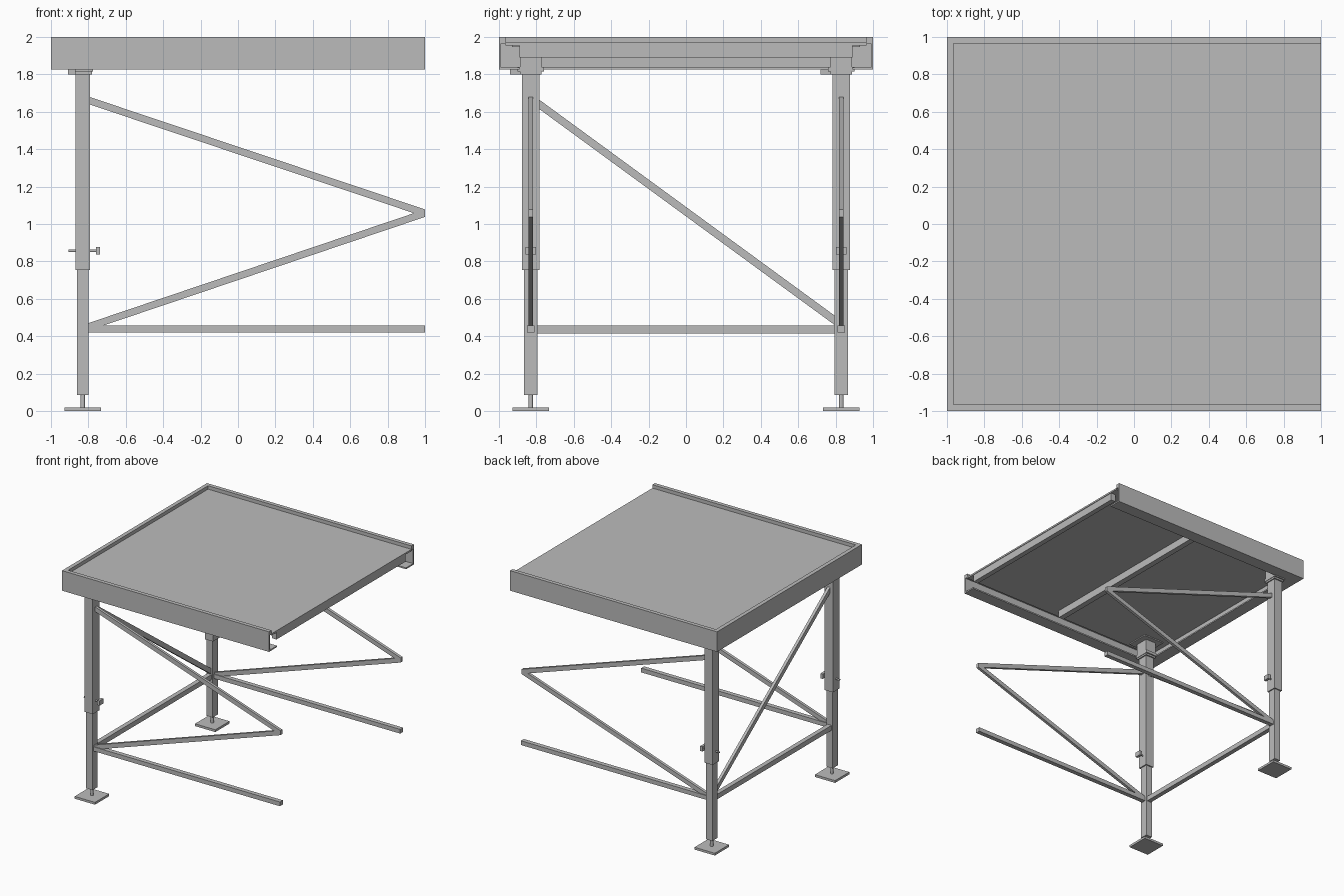
import bpy
import bmesh
from mathutils import Vector

cube = bpy.data.objects.get("Cube")
if cube:
    bpy.data.objects.remove(cube, do_unlink=True)

steel = bpy.data.materials.new("grey steel")
steel.use_nodes = True
GREY = (0.5, 0.5, 0.5, 1)
steel.diffuse_color = GREY
steel.node_tree.nodes["Principled BSDF"].inputs["Base Color"].default_value = GREY


def finish(name, bm):
    bmesh.ops.recalc_face_normals(bm, faces=bm.faces)
    mesh = bpy.data.meshes.new(name)
    bm.to_mesh(mesh)
    bm.free()
    mesh.materials.append(steel)
    obj = bpy.data.objects.new(name, mesh)
    bpy.context.collection.objects.link(obj)
    return obj


def prism(name, points, offset):
    """Extrude a closed polygon along an offset vector."""
    bm = bmesh.new()
    face = bm.faces.new([bm.verts.new(p) for p in points])
    new = bmesh.ops.extrude_face_region(bm, geom=[face])["geom"]
    verts = [v for v in new if isinstance(v, bmesh.types.BMVert)]
    bmesh.ops.translate(bm, verts=verts, vec=Vector(offset))
    return finish(name, bm)


def box(name, x, y, z):
    pts = [(x[0], y[0], z[0]), (x[1], y[0], z[0]), (x[1], y[1], z[0]), (x[0], y[1], z[0])]
    return prism(name, pts, (0, 0, z[1] - z[0]))


def around(center, half):
    return (center - half, center + half)


def rod(name, start, end, radius, sides=12):
    a, b = Vector(start), Vector(end)
    bm = bmesh.new()
    turn = (b - a).to_track_quat("Z", "Y").to_matrix().to_4x4()
    turn.translation = (a + b) / 2
    bmesh.ops.create_cone(bm, cap_ends=True, segments=sides, radius1=radius,
                          radius2=radius, depth=(b - a).length, matrix=turn)
    return finish(name, bm)


def brace(name, start, end, height, thickness):
    """Sloping bar with upright cut ends."""
    a, b = Vector(start), Vector(end)
    up = Vector((0, 0, height / 2))
    side = (b - a).cross(up).normalized() * thickness
    shift = side / 2
    return prism(name, [p - shift for p in (a - up, b - up, b + up, a + up)], side)


LEG = 0.83
BOTTOM = 1.825

# Edge channel section: distance inward from the outer edge, height
SECTION = [(0, BOTTOM), (0.11, BOTTOM), (0.11, BOTTOM + 0.012), (0.012, BOTTOM + 0.012),
           (0.012, 1.965), (0.035, 1.965), (0.035, 2), (0, 2)]

# Deck, its supports and the left-hand edge channel
box("deck_panel", (-0.985, 1), (-0.965, 0.965), (1.955, 1.97))
box("middle_beam", (0.02, 0.07), (-0.89, 0.89), (1.89, 1.955))
box("open_end_beam", (0.95, 0.995), (-0.89, 0.89), (1.89, 1.955))
prism("end_channel", [(-1 + d, -0.988, z) for d, z in SECTION], (0, 1.976, 0))

for s, side in ((-1, "front"), (1, "back")):
    y = s * LEG
    prism(side + "_channel", [(-1, s * (1 - d), z) for d, z in SECTION], (2, 0, 0))

    # Telescopic leg
    box(side + "_leg_sleeve", around(-LEG, 0.04), around(y, 0.046), (0.755, 1.81))
    box(side + "_leg_inner", around(-LEG, 0.03), around(y, 0.036), (0.085, 0.9))
    box(side + "_leg_head", around(-LEG, 0.05), around(y, 0.058), (1.8, 1.955))
    box(side + "_leg_collar", around(-LEG, 0.054), around(y, 0.07), (1.815, 1.84))
    box(side + "_head_plate", around(-LEG, 0.1), around(y, 0.1), (1.945, 1.956))
    box(side + "_head_wedge", (-0.91, -0.87), (y - 0.11, y - 0.05), (1.8, 1.825))

    # Levelling foot
    rod(side + "_foot_screw", (-LEG, y, 0.015), (-LEG, y, 0.1), 0.012)
    box(side + "_foot_plate", around(-LEG, 0.098), around(y, 0.098), (0, 0.02))

    # Height locking pin
    rod(side + "_lock_pin", (-0.905, y, 0.857), (-0.75, y, 0.857), 0.007)
    box(side + "_pin_handle", (-0.76, -0.737), around(y, 0.027), (0.836, 0.878))

    # Lower rail and the pair of side braces
    box(side + "_rail", (-0.8, 1), around(y, 0.02), (0.42, 0.457))
    brace(side + "_upper_brace", (-0.79, y, 1.658), (1, y, 1.058), 0.04, 0.025)
    brace(side + "_lower_brace", (-0.8, y, 0.45), (1, y, 1.058), 0.04, 0.025)

# Bracing between the two legs
box("cross_rail", around(-LEG, 0.02), (-0.795, 0.795), (0.415, 0.458))
brace("cross_brace", (-LEG, -0.785, 1.64), (-LEG, 0.795, 0.485), 0.05, 0.025)
